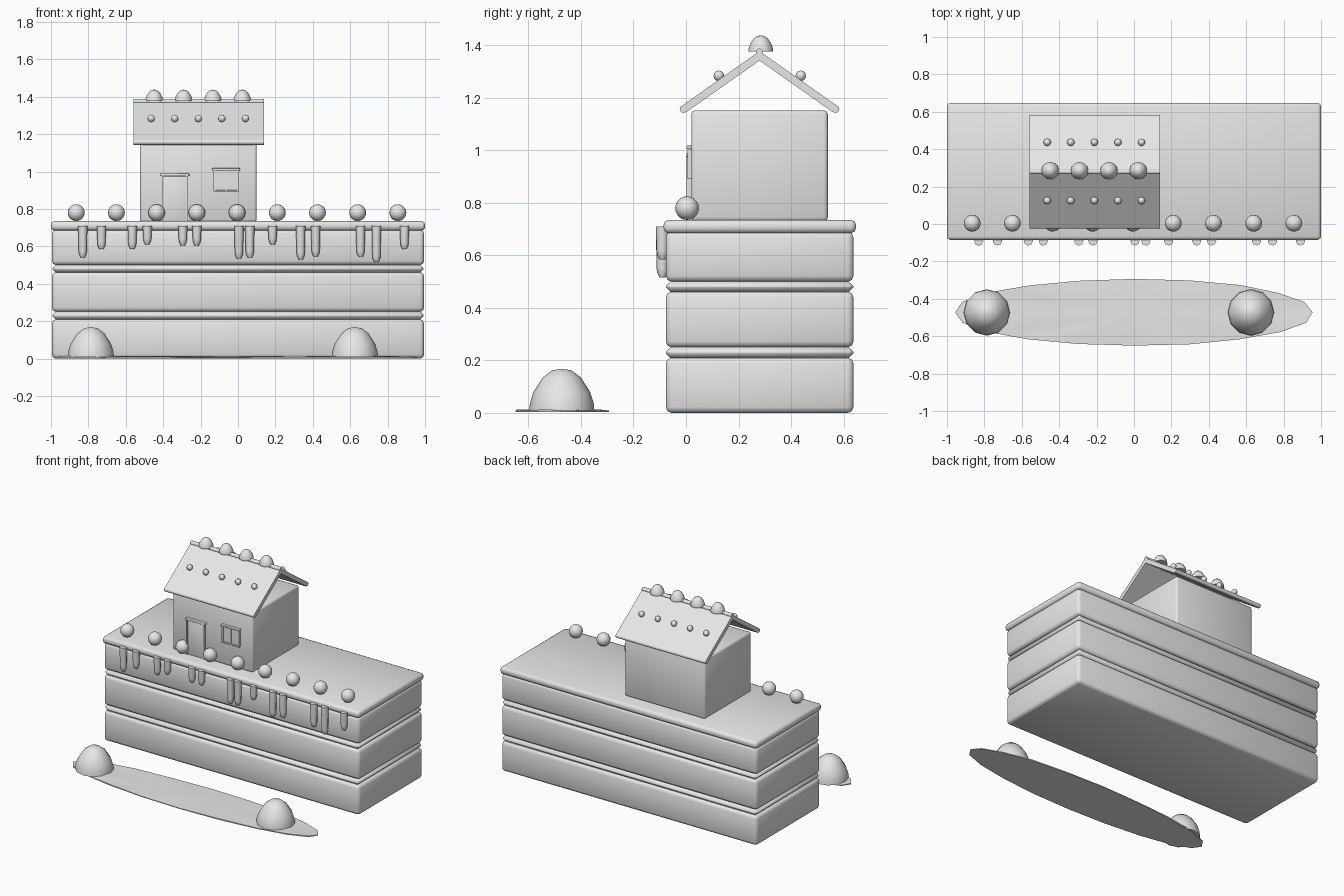
import bpy, bmesh, math, random
from mathutils import Matrix

if "Cube" in bpy.data.objects:
    bpy.data.objects.remove(bpy.data.objects["Cube"], do_unlink=True)

random.seed(4)
GREY = (0.8, 0.8, 0.8, 1.0)
mat = bpy.data.materials.new("plain light grey")
mat.use_nodes = True
mat.diffuse_color = GREY
mat.node_tree.nodes["Principled BSDF"].inputs["Base Color"].default_value = GREY


def finish(bm, name, angle=60):
    """Turn a bmesh into a shaded object."""
    bmesh.ops.recalc_face_normals(bm, faces=bm.faces)
    mesh = bpy.data.meshes.new(name)
    bm.to_mesh(mesh)
    bm.free()
    mesh.materials.append(mat)
    obj = bpy.data.objects.new(name, mesh)
    bpy.context.collection.objects.link(obj)
    bpy.ops.object.select_all(action="DESELECT")
    obj.select_set(True)
    bpy.context.view_layer.objects.active = obj
    bpy.ops.object.shade_smooth_by_angle(angle=math.radians(angle))
    return obj


def box(name, x, y, z, bevel=0.0, segments=2):
    """Box from (low, high) ranges with softened edges."""
    bm = bmesh.new()
    size = [r[1] - r[0] for r in (x, y, z)]
    mid = [(r[0] + r[1]) / 2 for r in (x, y, z)]
    bmesh.ops.create_cube(bm, size=1,
                          matrix=Matrix.Translation(mid) @ Matrix.Diagonal((*size, 1)))
    if bevel:
        bmesh.ops.bevel(bm, geom=bm.edges[:], offset=bevel, segments=segments,
                        profile=0.5, affect="EDGES")
    return finish(bm, name)


def ball(name, loc, r, u=16, v=10):
    bm = bmesh.new()
    bmesh.ops.create_uvsphere(bm, u_segments=u, v_segments=v, radius=r,
                              matrix=Matrix.Translation(loc))
    return finish(bm, name)


def lathe(name, loc, profile, sides):
    """Closed solid turned about z from (radius, height) points."""
    bm = bmesh.new()
    rings = []
    for r, z in profile:
        rings.append([bm.verts.new((loc[0] + r * math.cos(math.tau * i / sides),
                                    loc[1] + r * math.sin(math.tau * i / sides),
                                    loc[2] + z)) for i in range(sides)])
    for a, b in zip(rings, rings[1:]):
        for i in range(sides):
            j = (i + 1) % sides
            bm.faces.new((a[i], a[j], b[j], b[i]))
    bm.faces.new(rings[0])
    bm.faces.new(rings[-1])
    return finish(bm, name)


def gumdrop(name, loc, r):
    """Dome that widens slightly to a flat bottom."""
    shape = [(1, 0), (0.98, 0.24), (0.87, 0.58), (0.58, 1.03), (0.3, 1.24), (0.02, 1.29)]
    return lathe(name, loc, [(a * r, b * r) for a, b in shape], 12)


def rod(name, y, z, r, x0, x1):
    bm = bmesh.new()
    place = Matrix.Translation(((x0 + x1) / 2, y, z)) @ Matrix.Rotation(math.pi / 2, 4, "Y")
    bmesh.ops.create_cone(bm, cap_ends=True, segments=12, radius1=r, radius2=r,
                          depth=x1 - x0, matrix=place)
    return finish(bm, name)


# Cake layers, filling and top icing
WIDE, DEEP = (-0.995, 0.995), (-0.077, 0.638)
for i, z in enumerate([(0.0, 0.21), (0.25, 0.462), (0.5, 0.69)]):
    box(f"cake_layer_{i + 1}", WIDE, DEEP, z, 0.022)
for i, z in enumerate([(0.208, 0.252), (0.46, 0.502)]):
    box(f"filling_{i + 1}", (-0.992, 0.992), DEEP, z, 0.019, 1)
box("top_icing", (-1, 1), (-0.085, 0.647), (0.685, 0.735), 0.018)

# Icing drips down the front: x position and lower end
DRIPS = [(-0.83, 0.54), (-0.73, 0.585), (-0.565, 0.585), (-0.485, 0.61), (-0.295, 0.605),
         (-0.22, 0.605), (0.005, 0.535), (0.063, 0.54), (0.185, 0.61), (0.335, 0.53),
         (0.415, 0.545), (0.655, 0.545), (0.74, 0.515), (0.89, 0.585)]
for i, (x, low) in enumerate(DRIPS):
    h = 0.71 - low
    lathe(f"icing_drip_{i + 1}", (x, -0.09, low),
          [(0.011, 0), (0.02, 0.018), (0.022, 0.035), (0.025, h)], 8)

# Sweets along the front edge
for i in range(9):
    ball(f"edge_sweet_{i + 1}", (-0.865 + 0.215 * i, 0.004, 0.78), 0.045)

# House body
box("house_walls", (-0.525, 0.1), (0.02, 0.54), (0.73, 1.152), 0.014)

# Roof: folded slab, rods and sweets
bm = bmesh.new()
outline = [(-0.018, 1.168), (0.28, 1.378), (0.578, 1.168),
           (0.56, 1.145), (0.28, 1.342), (0.0, 1.145)]
ends = [[bm.verts.new((x, y, z)) for y, z in outline] for x in (-0.56, 0.14)]
for k in range(6):
    n = (k + 1) % 6
    bm.faces.new((ends[0][k], ends[0][n], ends[1][n], ends[1][k]))
for end in ends:
    bm.faces.new((end[0], end[1], end[4], end[5]))
    bm.faces.new((end[1], end[2], end[3], end[4]))
finish(bm, "roof", 30)
for name, y, z in [("front_eave_rod", -0.01, 1.157), ("back_eave_rod", 0.57, 1.157),
                   ("ridge_rod", 0.28, 1.374)]:
    rod(name, y, z, 0.014, -0.56, 0.14)
for i in range(4):
    gumdrop(f"ridge_sweet_{i + 1}", (-0.448 + 0.157 * i, 0.285, 1.377), 0.047)
for side, y in (("front", 0.125), ("back", 0.437)):
    for i in range(5):
        ball(f"{side}_roof_button_{i + 1}", (-0.464 + 0.126 * i, y, 1.284), 0.02, 10, 6)

# Door
box("door", (-0.4, -0.275), (0.008, 0.03), (0.735, 0.975), 0.003)
box("door_lintel", (-0.415, -0.26), (0.002, 0.03), (0.975, 0.99), 0.004)
for name, x in (("left", -0.273), ("right", -0.402)):
    box(f"{name}_door_jamb", (x - 0.005, x + 0.005), (0.002, 0.03), (0.735, 0.98))

# Window
box("window_pane", (-0.128, 0.002), (0.012, 0.03), (0.895, 1.01))
box("window_top_bar", (-0.138, 0.01), (0.002, 0.03), (1.005, 1.018), 0.003)
box("window_sill", (-0.13, 0.004), (0.005, 0.03), (0.89, 0.9), 0.003)
for name, x in (("left", 0.0), ("middle", -0.063), ("right", -0.126)):
    box(f"window_{name}_bar", (x - 0.005, x + 0.005), (0.005, 0.03), (0.892, 1.01))

# Thin icing puddle with a slightly uneven rim
bm = bmesh.new()
COUNT = 20
low, high = [], []
for i in range(COUNT):
    t = math.tau * i / COUNT
    k = random.uniform(0.98, 1.0)
    x, y = 0.97 * k * math.cos(t), -0.472 + 0.18 * k * math.sin(t)
    top = random.uniform(0.008, 0.014)
    low.append(bm.verts.new((x, y, 0.004)))
    high.append(bm.verts.new((x, y, top)))
middle = bm.verts.new((0, -0.472, 0.014))
bm.faces.new(low)
for i in range(COUNT):
    j = (i + 1) % COUNT
    bm.faces.new((low[i], low[j], high[j], high[i]))
    bm.faces.new((high[i], high[j], middle))
finish(bm, "icing_puddle")

# Large gumdrops at both ends of the puddle
for name, x in (("left", 0.625), ("right", -0.787)):
    gumdrop(f"{name}_large_gumdrop", (x, -0.473, 0.008), 0.124)
